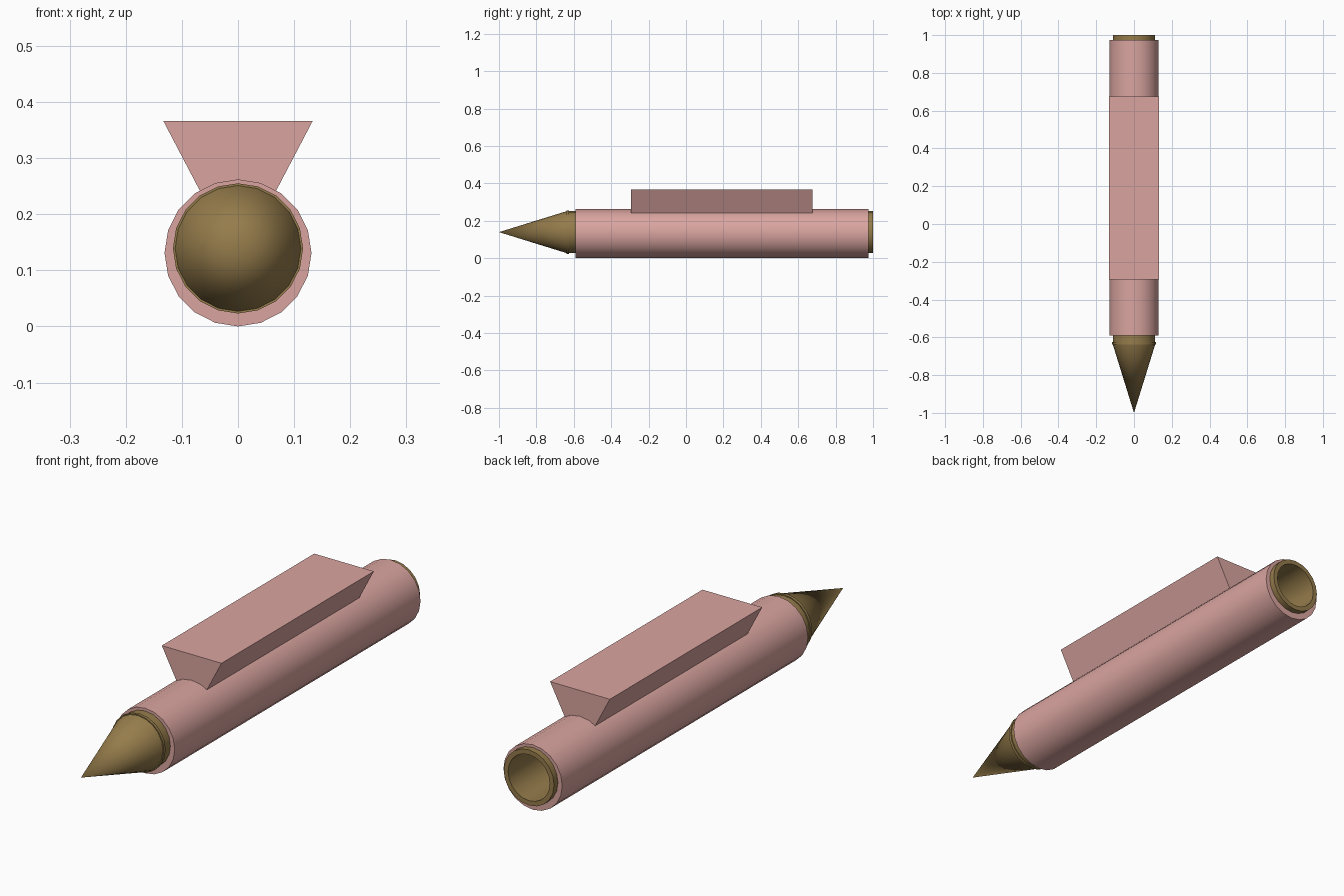
import bpy, bmesh
from math import sin, cos, radians, tau

SIDES = 20
BODY_Z, CORE_Z = 0.131, 0.139   # the core sits slightly above the body axis

cube = bpy.data.objects.get("Cube")
if cube:
    bpy.data.objects.remove(cube, do_unlink=True)


def material(name, rgb):
    m = bpy.data.materials.new(name)
    m.use_nodes = True
    m.diffuse_color = (*rgb, 1)
    m.node_tree.nodes["Principled BSDF"].inputs["Base Color"].default_value = (*rgb, 1)
    return m


pink = material("dusty pink", (0.70, 0.375, 0.35))
brass = material("dark brass", (0.30, 0.20, 0.07))


def finish(bm, name, mat, smooth=True):
    bmesh.ops.recalc_face_normals(bm, faces=bm.faces)
    mesh = bpy.data.meshes.new(name)
    bm.to_mesh(mesh)
    bm.free()
    mesh.materials.append(mat)
    obj = bpy.data.objects.new(name, mesh)
    bpy.context.collection.objects.link(obj)
    if smooth:
        bpy.ops.object.select_all(action='DESELECT')
        obj.select_set(True)
        bpy.context.view_layer.objects.active = obj
        bpy.ops.object.shade_smooth_by_angle(angle=radians(30))
    return obj


def turned(name, mat, profile):
    """Closed solid along y; each profile point is (y, radius, axis height)."""
    bm = bmesh.new()
    rings = []
    for y, r, z in profile:
        if r == 0:
            rings.append([bm.verts.new((0, y, z))] * SIDES)
        else:
            rings.append([bm.verts.new((r * sin(tau * i / SIDES), y, z + r * cos(tau * i / SIDES)))
                          for i in range(SIDES)])
    for a, b in zip(rings, rings[1:] + rings[:1]):
        for i in range(SIDES):
            j = (i + 1) % SIDES
            bm.faces.new(dict.fromkeys((a[i], a[j], b[j], b[i])))
    return finish(bm, name, mat)


# Outer body with a bore for the core
turned("outer_body", pink, [(-0.59, 0.131, BODY_Z), (0.975, 0.131, BODY_Z),
                            (0.975, 0.108, CORE_Z), (-0.59, 0.108, CORE_Z)])

# Open inner tube showing at both ends
turned("inner_tube", brass, [(-0.63, 0.112, CORE_Z), (1.0, 0.112, CORE_Z),
                             (1.0, 0.093, CORE_Z), (-0.63, 0.093, CORE_Z)])

# Thin lip behind the point
turned("point_lip", brass, [(-0.638, 0.116, CORE_Z), (-0.626, 0.116, CORE_Z),
                            (-0.626, 0.1, CORE_Z), (-0.638, 0.1, CORE_Z)])

# Pointed nose
bm = bmesh.new()
tip = bm.verts.new((0, -1, CORE_Z))
base = [bm.verts.new((0.113 * sin(tau * i / SIDES), -0.635, CORE_Z + 0.113 * cos(tau * i / SIDES)))
        for i in range(SIDES)]
bm.faces.new(base)
for i in range(SIDES):
    bm.faces.new((tip, base[i], base[(i + 1) % SIDES]))
finish(bm, "nose_cone", brass)

# Flared rail along the top
bm = bmesh.new()
section = [(-0.067, 0.24), (0.067, 0.24), (0.133, 0.366), (-0.133, 0.366)]
face = bm.faces.new([bm.verts.new((x, -0.295, z)) for x, z in section])
extruded = bmesh.ops.extrude_face_region(bm, geom=[face], use_keep_orig=True)["geom"]
bmesh.ops.translate(bm, verts=[v for v in extruded if isinstance(v, bmesh.types.BMVert)],
                    vec=(0, 0.97, 0))
finish(bm, "top_rail", pink, smooth=False)
